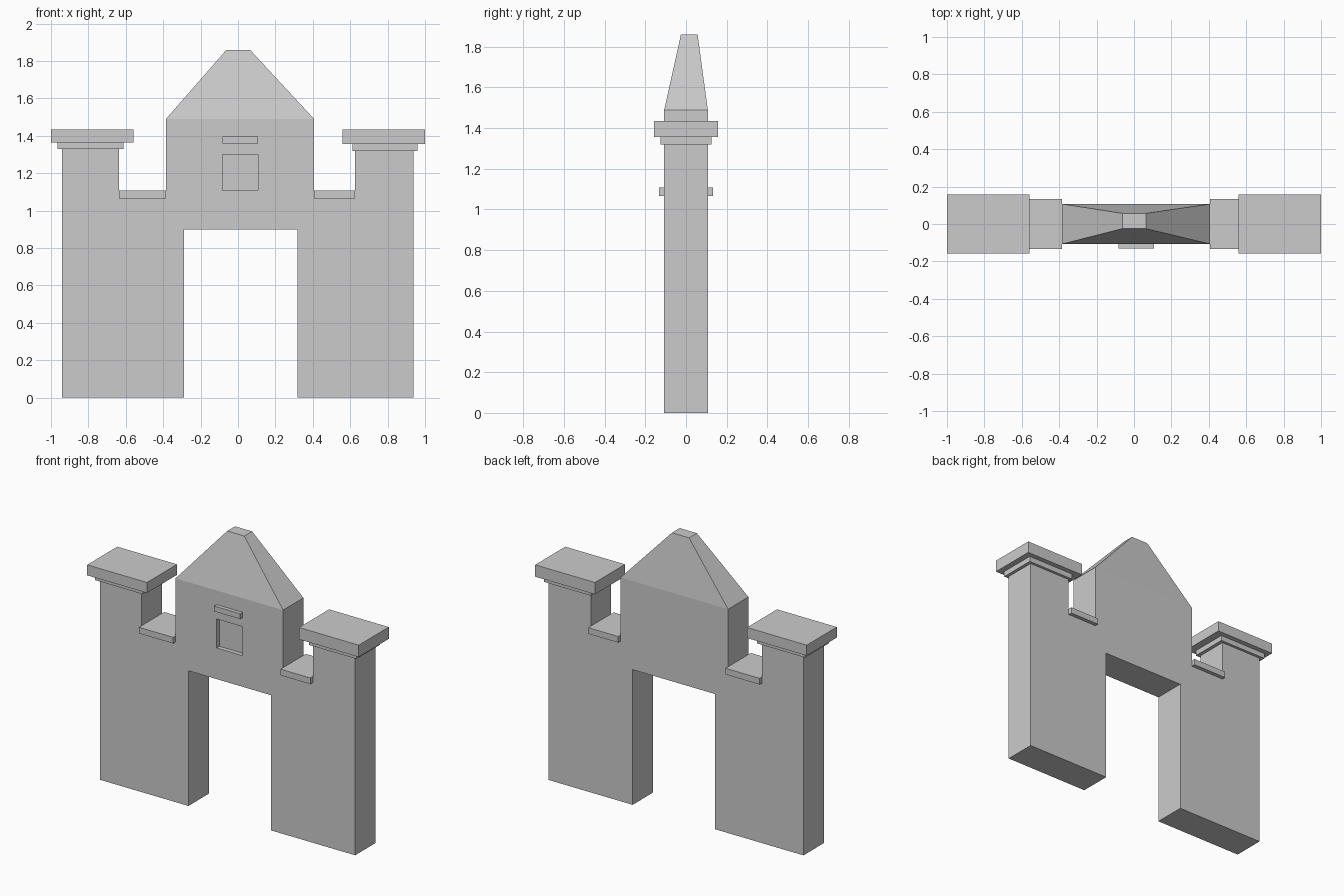
import bpy
import bmesh

if "Cube" in bpy.data.objects:
    bpy.data.objects.remove(bpy.data.objects["Cube"])

WALL_Y = 0.107  # half thickness of the wall


def finish(name, bm):
    bmesh.ops.recalc_face_normals(bm, faces=bm.faces)
    mesh = bpy.data.meshes.new(name)
    bm.to_mesh(mesh)
    bm.free()
    obj = bpy.data.objects.new(name, mesh)
    bpy.context.collection.objects.link(obj)
    return obj


def frustum(name, base, z0, top, z1, dish=None):
    """Block between two rectangles (x0, x1, y0, y1); dish = (inset, depth) sinks the top."""
    bm = bmesh.new()
    rings = []
    for (x0, x1, y0, y1), z in ((base, z0), (top, z1)):
        rings.append([bm.verts.new((x, y, z))
                      for x, y in ((x0, y0), (x1, y0), (x1, y1), (x0, y1))])
    low, high = rings
    bm.faces.new(low[::-1])
    lid = bm.faces.new(high)
    for i in range(4):
        j = (i + 1) % 4
        bm.faces.new((low[i], low[j], high[j], high[i]))
    if dish:
        bmesh.ops.inset_region(bm, faces=[lid], thickness=dish[0], depth=-dish[1])
    return finish(name, bm)


def box(name, x0, x1, y0, y1, z0, z1, dish=None):
    rect = (x0, x1, y0, y1)
    return frustum(name, rect, z0, rect, z1, dish)


# Gate wall: one outline with doorway, notches and both piers, extruded through
outline = [(-0.94, 0), (-0.29, 0), (-0.29, 0.90), (0.318, 0.90), (0.318, 0),
           (0.938, 0), (0.938, 1.32), (0.626, 1.32), (0.626, 1.066),
           (0.407, 1.066), (0.407, 1.49), (-0.385, 1.49), (-0.385, 1.066),
           (-0.636, 1.066), (-0.636, 1.33), (-0.94, 1.33)]
bm = bmesh.new()
face = bm.faces.new([bm.verts.new((x, -WALL_Y, z)) for x, z in outline])
side = bmesh.ops.extrude_face_region(bm, geom=[face])
bmesh.ops.translate(bm, vec=(0, 2 * WALL_Y, 0),
                    verts=[v for v in side["geom"] if isinstance(v, bmesh.types.BMVert)])
wall = finish("gate_wall", bm)

# Shallow square niche in the front
cutter = box("niche_cutter", -0.083, 0.108, -0.2, -WALL_Y + 0.03, 1.107, 1.30)
cutter.hide_render = True
cutter.hide_set(True)
cut = wall.modifiers.new("niche", 'BOOLEAN')
cut.operation = 'DIFFERENCE'
cut.solver = 'EXACT'
cut.object = cutter

# Small ledge above the niche
box("niche_ledge", -0.083, 0.108, -0.132, -WALL_Y + 0.01, 1.36, 1.396)

# Hipped roof with a flat top
frustum("roof", (-0.385, 0.407, -WALL_Y, WALL_Y), 1.49,
        (-0.062, 0.064, -0.025, 0.057), 1.86)

# Notch sills, pier collars and pier caps
for side_name, sill, collar, cap, z_pier, z_cap in (
        ("left", (-0.636, -0.385), (-0.965, -0.612), (-1.0, -0.56), 1.33, 1.365),
        ("right", (0.407, 0.626), (0.612, 0.96), (0.56, 1.0), 1.32, 1.356)):
    box(side_name + "_notch_sill", *sill, -0.133, 0.133, 1.066, 1.107)
    box(side_name + "_pier_collar", *collar, -0.125, 0.125, z_pier, z_cap)
    box(side_name + "_pier_cap", *cap, -0.158, 0.158, z_cap, 1.435, dish=(0.05, 0.005))
